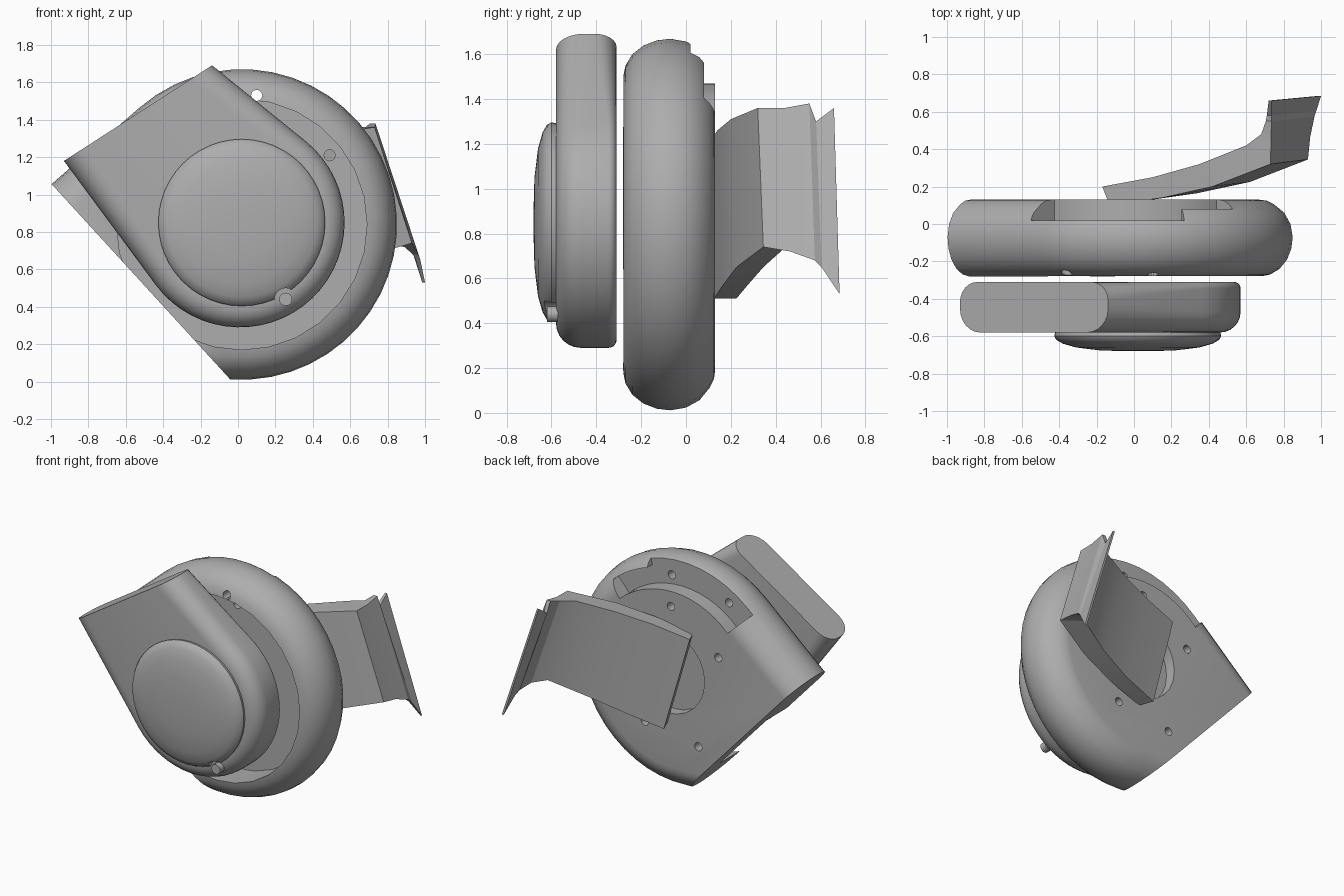
import bpy, bmesh
from math import sin, cos, radians
from mathutils import Vector

cube = bpy.data.objects.get("Cube")
if cube:
    bpy.data.objects.remove(cube, do_unlink=True)

grey = bpy.data.materials.new("plain_grey")
grey.use_nodes = True
GREY = (0.42, 0.42, 0.42, 1)
grey.diffuse_color = GREY
grey.node_tree.nodes["Principled BSDF"].inputs["Base Color"].default_value = GREY


def loft(name, rings, cut=None):
    """Skin closed rings of points, cap both ends, optionally slice by a plane."""
    bm = bmesh.new()
    rows = [[bm.verts.new(p) for p in ring] for ring in rings]
    n = len(rows[0])
    for a, b in zip(rows, rows[1:]):
        for i in range(n):
            j = (i + 1) % n
            bm.faces.new((a[i], a[j], b[j], b[i]))
    bm.faces.new(rows[0])
    bm.faces.new(rows[-1])
    if cut:
        geom = bm.verts[:] + bm.edges[:] + bm.faces[:]
        bmesh.ops.bisect_plane(bm, geom=geom, plane_co=cut[0], plane_no=cut[1], clear_outer=True)
        bmesh.ops.holes_fill(bm, edges=[e for e in bm.edges if e.is_boundary])
    bmesh.ops.recalc_face_normals(bm, faces=bm.faces[:])
    mesh = bpy.data.meshes.new(name)
    bm.to_mesh(mesh)
    bm.free()
    mesh.materials.append(grey)
    obj = bpy.data.objects.new(name, mesh)
    bpy.context.collection.objects.link(obj)
    return obj


def activate(obj):
    bpy.ops.object.select_all(action='DESELECT')
    obj.select_set(True)
    bpy.context.view_layer.objects.active = obj


def carve(obj, cutter):
    cutter.hide_render = True
    activate(obj)
    mod = obj.modifiers.new("carve", 'BOOLEAN')
    mod.operation = 'DIFFERENCE'
    mod.solver = 'EXACT'
    mod.object = cutter
    bpy.ops.object.modifier_apply(modifier=mod.name)
    bpy.data.objects.remove(cutter, do_unlink=True)


def smooth(obj, angle=32):
    activate(obj)
    bpy.ops.object.shade_smooth_by_angle(angle=radians(angle))


def circle(x, z, r, y, n=32):
    return [Vector((x + r * cos(radians(360 * i / n)), y, z + r * sin(radians(360 * i / n))))
            for i in range(n)]


def cylinder(name, x, z, r, y0, y1, n=24):
    return loft(name, [circle(x, z, r, y, n) for y in (y0, y1)])


def sector(name, x, z, r0, r1, a0, a1, y0, y1, n=10):
    angles = [radians(a0 + (a1 - a0) * i / n) for i in range(n + 1)]
    path = [(r0, a) for a in angles] + [(r1, a) for a in reversed(angles)]
    return loft(name, [[Vector((x + r * cos(a), y, z + r * sin(a))) for r, a in path]
                       for y in (y0, y1)])


def scroll_outline(x, z, r, a0, a1, ext0, ext1, n=30):
    """Arc with a tangent run-out at each end: (point, outward normal, is run-out)."""
    out = []
    for i in range(n + 1):
        a = radians(a0 + (a1 - a0) * i / n)
        nrm = Vector((cos(a), 0, sin(a)))
        out.append((Vector((x, 0, z)) + nrm * r, nrm, False))
    p, nrm, _ = out[-1]
    out.append((p + Vector((-nrm.z, 0, nrm.x)) * ext1, nrm, True))
    p, nrm, _ = out[0]
    out.append((p + Vector((nrm.z, 0, -nrm.x)) * ext0, nrm, True))
    return out


# Front housing: scroll with a slot-shaped angled outlet
outline = scroll_outline(0.01, 0.85, 0.56, -143.5, 51, 1.1, 1.0)
rings = []
for side in (0, 1):
    for k in range(7):
        t = radians(15 * (k if side == 0 else 6 - k))
        ring = []
        for p, nrm, runout in outline:
            rad = 0.134 if runout else (0.11, 0.035)[side]
            depth = rad * (1 - cos(t))
            y = -0.31 - depth if side else -0.58 + depth
            ring.append(p - nrm * rad * (1 - sin(t)) + Vector((0, y, 0)))
        rings.append(ring)
front = loft("front_housing", rings, (Vector((-0.93, 0, 1.18)), Vector((-0.51, 0, 0.79))))
smooth(front)

# Domed cover with a notch and a small screw
profile = [(0.44, -0.57), (0.446, -0.60), (0.435, -0.62), (0.40, -0.64),
           (0.33, -0.66), (0.2, -0.676), (0.06, -0.68)]
cover = loft("domed_cover", [circle(0.02, 0.85, r, y, 48) for r, y in profile])
carve(cover, cylinder("notch_cutter", 0.255, 0.44, 0.06, -0.8, -0.5))
smooth(cover)
smooth(cylinder("cover_screw", 0.255, 0.44, 0.035, -0.62, -0.57, 16))

# Rear housing: round-edged scroll sliced by a slanted plane
CX, CZ = 0.02, 0.84
outline = scroll_outline(CX, CZ, 0.83, -94, 131, 0.8, 1.1)
profile = [(-0.28, 0.17), (-0.27, 0.12), (-0.24, 0.07), (-0.19, 0.03), (-0.13, 0.007),
           (-0.07, 0), (0, 0.012), (0.06, 0.045), (0.105, 0.1), (0.125, 0.14), (0.13, 0.18)]
rear = loft("rear_housing",
            [[p - nrm * inset + Vector((0, y, 0)) for p, nrm, _ in outline]
             for y, inset in profile],
            (Vector((-0.04, 0, 0.01)), Vector((-0.738, 0, -0.675))))

# Front well, rear centre recess and the upper rear pockets
carve(rear, cylinder("well_cutter", CX, CZ, 0.67, -0.5, -0.05, 28))
carve(rear, cylinder("centre_cutter", 0.06, 0.88, 0.3, 0.05, 0.4))
carve(rear, sector("open_pocket_cutter", CX, CZ, 0.63, 1.1, 72, 135, 0.02, 0.4))
carve(rear, sector("lipped_pocket_cutter", CX, CZ, 0.63, 0.76, 48, 73, 0.02, 0.4))

# Screw holes through the plate
for hx, hz in [(-0.36, 1.45), (-0.35, 1.09), (0.24, 0.47), (-0.19, 0.40),
               (0.03, 1.36), (0.49, 1.21), (0.1, 1.53)]:
    carve(rear, cylinder("hole_cutter", hx, hz, 0.03, -0.5, 0.4, 12))
smooth(rear)

# Rear arm: curved tapering band bent outward, with a ragged tip
# stations: back x, back y, front x, front y, top z, bottom z, bottom x shift
stations = [
    (-0.17, 0.20, -0.13, 0.10, 1.20, 0.51, 0.19),
    (0.10, 0.25, 0.15, 0.14, 1.26, 0.57, 0.19),
    (0.35, 0.32, 0.42, 0.20, 1.31, 0.65, 0.20),
    (0.60, 0.42, 0.73, 0.32, 1.36, 0.74, 0.20),
    (0.68, 0.48, 0.732, 0.44, 1.36, 0.72, 0.21),
    (0.705, 0.55, 0.735, 0.55, 1.38, 0.68, 0.23),
    (0.71, 0.58, 0.735, 0.58, 1.30, 0.65, 0.24),
    (0.72, 0.66, 0.735, 0.66, 1.36, 0.53, 0.265),
]
arm = loft("rear_arm", [
    [Vector((bx, by, top)), Vector((fx, fy, top)),
     Vector((fx + sh, fy + 0.025, low)), Vector((bx + sh, by + 0.025, low))]
    for bx, by, fx, fy, top, low, sh in stations])
smooth(arm, 25)
